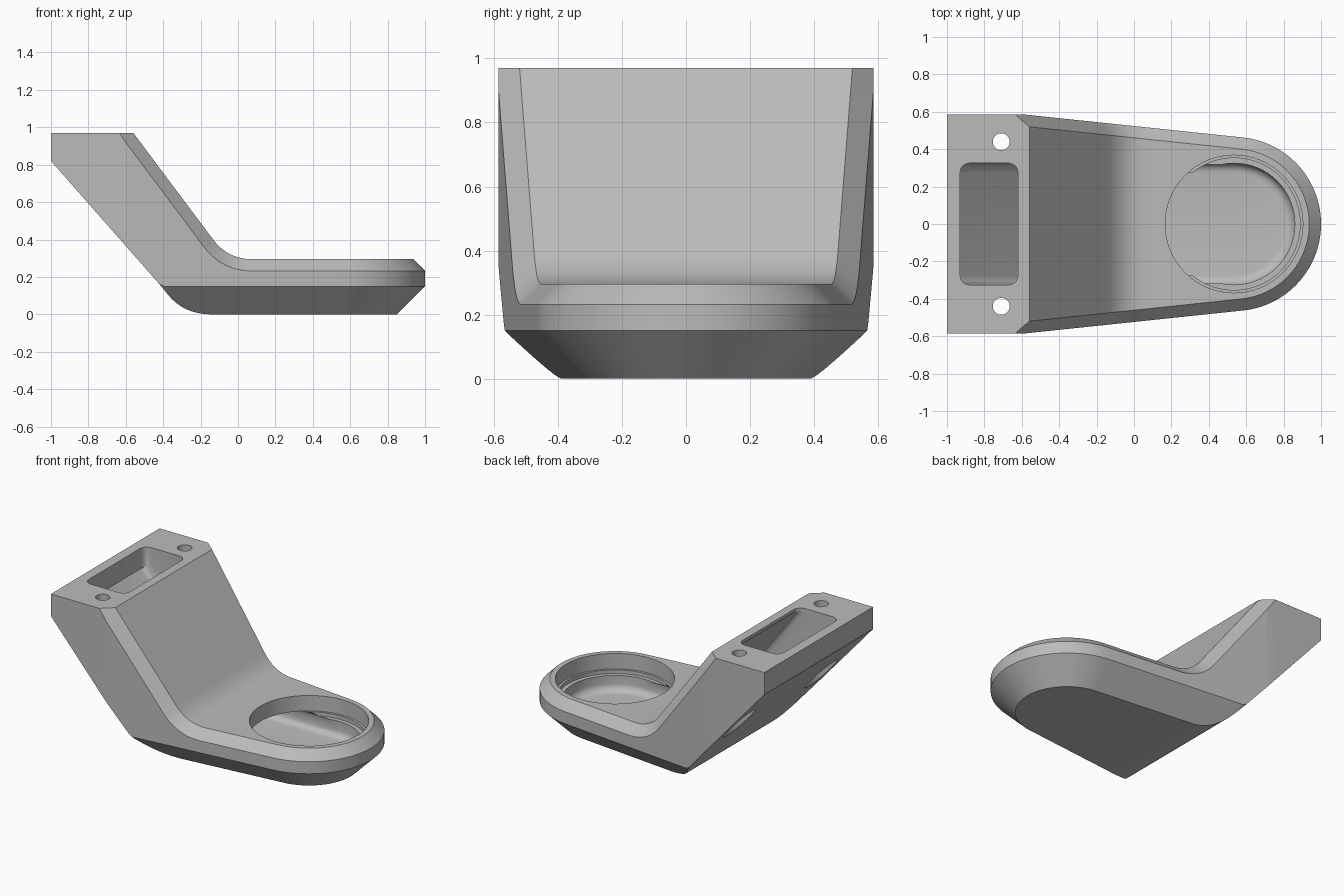
import bpy, bmesh, math
from mathutils import Vector

cube = bpy.data.objects.get("Cube")
if cube:
    bpy.data.objects.remove(cube, do_unlink=True)

CX, R = 0.535, 0.465          # rounded nose centre and radius
TAPER = math.radians(6)
CH = 0.063                    # upper chamfer
FOOT = 0.15                   # lower chamfer

grey = bpy.data.materials.new("warm_free_grey")
grey.name = "plain_grey"
grey.use_nodes = True
grey.diffuse_color = (0.5, 0.5, 0.5, 1)
grey.node_tree.nodes["Principled BSDF"].inputs["Base Color"].default_value = (0.5, 0.5, 0.5, 1)


def bend(a, corner, b, t, n=10):
    """Points of a path a-corner-b whose corner is rounded over tangent length t."""
    a, c, b = Vector(a), Vector(corner), Vector(b)
    p, q = c + (a - c).normalized() * t, c + (b - c).normalized() * t
    return [p * (1 - k) ** 2 + c * 2 * k * (1 - k) + q * k * k
            for k in (i / n for i in range(n + 1))]


def half_width(x):
    nose = Vector((CX + R * math.sin(TAPER), R * math.cos(TAPER)))
    return min(0.585, nose.y + (nose.x - x) * math.tan(TAPER))


UNDER = [Vector((-1, 0.82))] + bend((-1, 0.82), (-0.278, 0), (1, 0), 0.15) + [Vector((2, 0))]


def under(x):
    for a, b in zip(UNDER, UNDER[1:]):
        if x <= b.x:
            return a.y + (b.y - a.y) * (x - a.x) / (b.x - a.x)


def new_object(name, bm):
    bmesh.ops.recalc_face_normals(bm, faces=bm.faces)
    mesh = bpy.data.meshes.new(name)
    bm.to_mesh(mesh)
    bm.free()
    obj = bpy.data.objects.new(name, mesh)
    bpy.context.collection.objects.link(obj)
    mesh.materials.append(grey)
    return obj


# Body: half sections (top inset, shoulder, foot line, base) along the length
def section(inset, shoulder, normal):
    x, y, z = shoulder
    low = under(x)
    cut = max(0, FOOT - low)
    return [inset, shoulder, (x, y, max(FOOT, low)),
            (x - normal[0] * cut, y - normal[1] * cut, low)]


side = (math.sin(TAPER), math.cos(TAPER))
sections = [section((-1, 0.52, 0.97), (-1, 0.585, 0.97), side)]
top, knee = Vector((-0.56, 0.97)), Vector((-0.054, 0.295))
curve = bend(top, knee, (1, 0.295), 0.13, 12)
path = [top.lerp(curve[0], i / 16) for i in range(16)] + curve
path += [Vector((x, 0.295)) for x in (0.25, 0.45)]
for i, p in enumerate(path):
    d = (path[min(i + 1, len(path) - 1)] - path[max(i - 1, 0)]).normalized()
    q = p + Vector((d.y, -d.x)) * CH
    if i == 0:
        q = Vector((-0.635, 0.97))
    sections.append(section((p.x, half_width(p.x) - CH, p.y),
                            (q.x, half_width(q.x), q.y), side))
for i in range(33):
    a = TAPER + (math.pi / 2 - TAPER) * i / 32
    n = (math.sin(a), math.cos(a))
    sections.append(section((CX + (R - CH) * n[0], (R - CH) * n[1], 0.295),
                            (CX + R * n[0], R * n[1], 0.295 - CH), n))

bm = bmesh.new()
loops = []
for s in sections:
    pts = s + [(x, -y, z) for x, y, z in reversed(s)]
    loops.append([bm.verts.new(p) for p in pts])
for a, b in zip(loops, loops[1:]):
    for k in range(8):
        j = (k + 1) % 8
        bm.faces.new((a[k], a[j], b[j], b[k]))
bm.faces.new(loops[0])
bmesh.ops.remove_doubles(bm, verts=bm.verts, dist=1e-4)
bmesh.ops.dissolve_degenerate(bm, edges=bm.edges, dist=1e-5)
body = new_object("bracket_body", bm)


# Cutters
def cylinder(name, x, y, r, z0, z1, round_base=0):
    bm = bmesh.new()
    bmesh.ops.create_cone(bm, cap_ends=True, segments=64, radius1=r, radius2=r, depth=z1 - z0)
    bmesh.ops.translate(bm, verts=bm.verts, vec=(x, y, (z0 + z1) / 2))
    if round_base:
        edges = [e for e in bm.edges if all(v.co.z < z0 + 0.001 for v in e.verts)]
        bmesh.ops.bevel(bm, geom=edges, offset=round_base, segments=6, profile=0.5, affect='EDGES')
    return new_object(name, bm)


def channel(name, half, radius):
    floor = bend((-0.93, 0.83), (-0.25, 0.06), (1, 0.06), 0.15, 8)
    roof = bend((1, 0.19), (-0.04, 0.19), (-0.62, 0.97), 0.1, 6)
    outline = [(-0.93, 1.2), (-0.93, 0.83)] + [tuple(p) for p in floor]
    outline += [(0.56, 0.06), (0.56, 0.19)] + [tuple(p) for p in roof]
    outline += [(-0.62, 0.95), (-0.62, 1.2)]
    bm = bmesh.new()
    face = bm.faces.new([bm.verts.new((x, -half, z)) for x, z in outline])
    ext = bmesh.ops.extrude_face_region(bm, geom=[face])
    bmesh.ops.translate(bm, vec=(0, 2 * half, 0),
                        verts=[g for g in ext["geom"] if isinstance(g, bmesh.types.BMVert)])
    bmesh.ops.recalc_face_normals(bm, faces=bm.faces)
    rims = [e for e in bm.edges if abs(e.verts[0].co.y - e.verts[1].co.y) < 1e-4]
    bmesh.ops.bevel(bm, geom=rims, offset=radius, segments=5, profile=0.5, affect='EDGES')
    return new_object(name, bm)


cutters = [channel("cable_channel", 0.325, 0.05),
           cylinder("well_cutter", CX, 0, 0.325, 0.06, 0.25, 0.05),
           cylinder("ledge_cutter", CX, 0, 0.353, 0.165, 0.4),
           cylinder("cup_cutter", CX, 0, 0.368, 0.19, 0.4)]
for s in (-1, 1):
    cutters.append(cylinder("screw_cutter", -0.71, s * 0.44, 0.045, 0.1, 1.2))
    cutters.append(cylinder("screw_head_cutter", -0.71, s * 0.44, 0.1, 0.1, 0.8))

bpy.ops.object.select_all(action='DESELECT')
bpy.context.view_layer.objects.active = body
body.select_set(True)
for c in cutters:
    c.hide_render = True
    mod = body.modifiers.new(c.name, 'BOOLEAN')
    mod.operation, mod.solver, mod.object = 'DIFFERENCE', 'EXACT', c
    bpy.ops.object.modifier_apply(modifier=mod.name)
    bpy.data.objects.remove(c, do_unlink=True)

bpy.ops.object.shade_smooth_by_angle(angle=math.radians(25))
